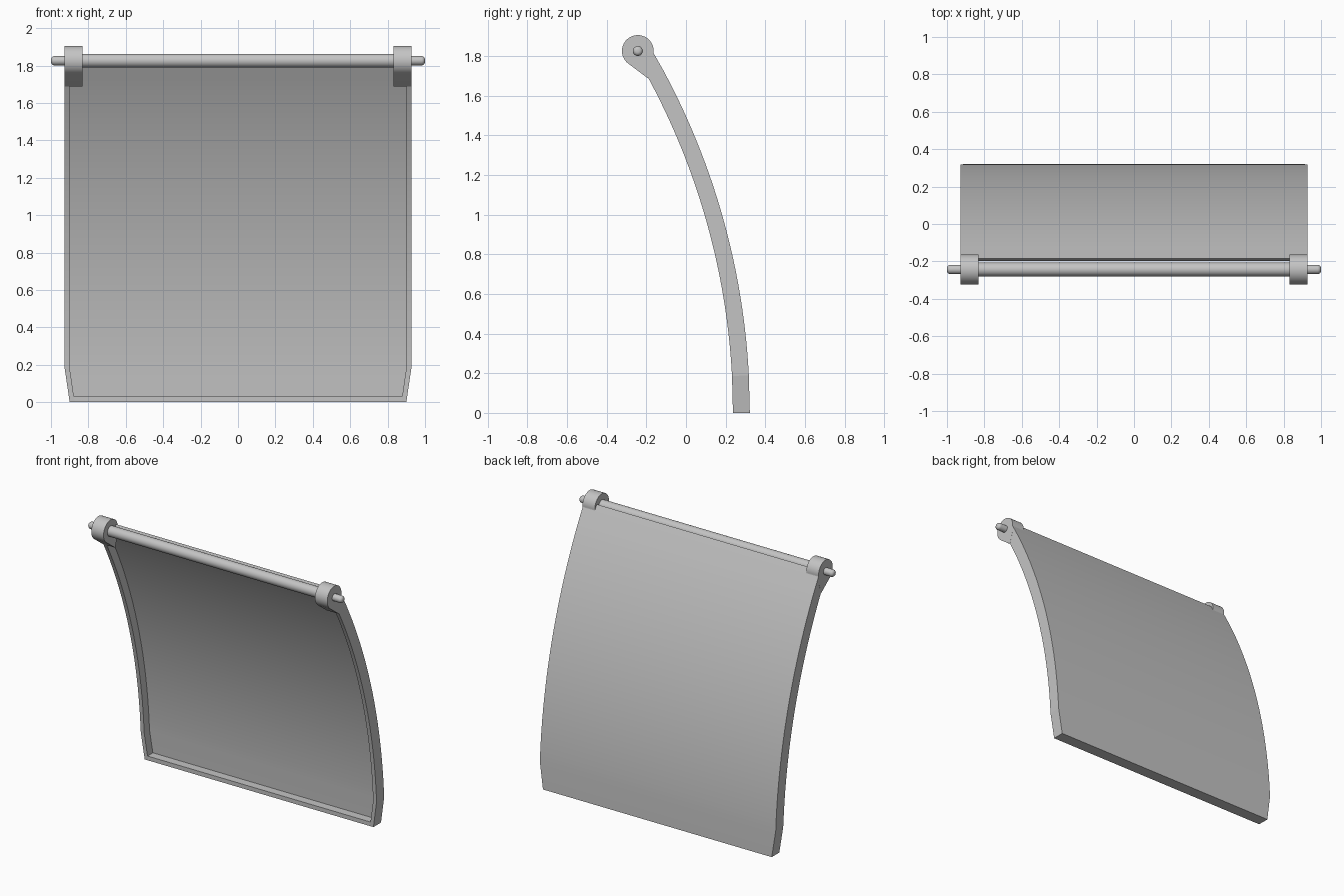
import bpy
import bmesh
import math
from mathutils import Matrix

cube = bpy.data.objects.get("Cube")
if cube:
    bpy.data.objects.remove(cube, do_unlink=True)

grey = bpy.data.materials.new("plain_grey")
grey.use_nodes = True
COLOUR = (0.55, 0.55, 0.55, 1)
grey.diffuse_color = COLOUR
grey.node_tree.nodes["Principled BSDF"].inputs["Base Color"].default_value = COLOUR

# Arc of the visor, measured around an axis along x
AXIS_Y = -3.318
R_OUT, R_SHELL, R_IN = 3.64, 3.615, 3.555
END_ANGLE = {R_OUT: 0.534, R_SHELL: 0.529, R_IN: 0.506}
RIM = 0.027
HINGE_Y, HINGE_Z, HINGE_R = -0.243, 1.826, 0.08


def finish(name, bm, angle=30):
    bmesh.ops.recalc_face_normals(bm, faces=bm.faces)
    mesh = bpy.data.meshes.new(name)
    bm.to_mesh(mesh)
    bm.free()
    mesh.materials.append(grey)
    obj = bpy.data.objects.new(name, mesh)
    bpy.context.collection.objects.link(obj)
    bpy.ops.object.select_all(action="DESELECT")
    obj.select_set(True)
    bpy.context.view_layer.objects.active = obj
    bpy.ops.object.shade_smooth_by_angle(angle=math.radians(angle))
    return obj


def half_width(z):
    return 0.9 + 0.028 * min(z / 0.19, 1)


def arc_point(side, inset, radius, angle):
    z = radius * math.sin(angle)
    return (side * (half_width(z) - inset), AXIS_Y + radius * math.cos(angle), z)


def sweep(name, section, stations, caps):
    """Sweep a (side, inset, radius) section along the arc; None is the trimmed end."""
    bm = bmesh.new()
    rings = [[bm.verts.new(arc_point(s, i, r, END_ANGLE[r] if a is None else a))
              for s, i, r in section] for a in stations]
    n = len(section)
    for low, high in zip(rings, rings[1:]):
        for k in range(n):
            bm.faces.new((low[k], low[(k + 1) % n], high[(k + 1) % n], high[k]))
    for ring in (rings[0], rings[-1]):
        for cap in caps:
            bm.faces.new([ring[k] for k in cap])
    return finish(name, bm, 6)


# Curved panel with a thin shell and raised side rims
kink = math.asin(0.19 / R_OUT)
stations = [0, kink] + [kink + (0.495 - kink) * k / 28 for k in range(1, 29)] + [None]
section = [(1, 0, R_OUT), (-1, 0, R_OUT), (-1, 0, R_IN), (-1, RIM, R_IN),
           (-1, RIM, R_SHELL), (1, RIM, R_SHELL), (1, RIM, R_IN), (1, 0, R_IN)]
sweep("curved_panel", section, stations, [(0, 1, 4, 5), (1, 2, 3, 4), (0, 5, 6, 7)])

# Lip across the bottom of the recess
lip = [(1, RIM, R_SHELL), (-1, RIM, R_SHELL), (-1, RIM, R_IN), (1, RIM, R_IN)]
sweep("bottom_lip", lip, [0, 0.03 / R_IN], [(0, 1, 2, 3)])


def hinge_bracket(name, side):
    # Round eye with a foot that meets the top of the panel
    start, stop = math.radians(-8), math.radians(231)
    profile = [(HINGE_Y + HINGE_R * math.cos(t), HINGE_Z + HINGE_R * math.sin(t))
               for t in (start + (stop - start) * k / 36 for k in range(37))]
    profile += [(-0.192, 1.688), (-0.156, 1.798)]
    bm = bmesh.new()
    face = bm.faces.new([bm.verts.new((side * 0.832, y, z)) for y, z in profile])
    out = bmesh.ops.extrude_face_region(bm, geom=[face])
    verts = [v for v in out["geom"] if isinstance(v, bmesh.types.BMVert)]
    bmesh.ops.translate(bm, vec=(side * 0.0965, 0, 0), verts=verts)
    finish(name, bm)


def rod(name, radius, x0, x1, round_end=0):
    bm = bmesh.new()
    place = Matrix.Translation(((x0 + x1) / 2, HINGE_Y, HINGE_Z)) @ Matrix.Rotation(math.pi / 2, 4, "Y")
    bmesh.ops.create_cone(bm, cap_ends=True, segments=32, radius1=radius, radius2=radius,
                          depth=abs(x1 - x0), matrix=place)
    if round_end:
        tip = [e for e in bm.edges if all(abs(v.co.x - x1) < 1e-4 for v in e.verts)]
        bmesh.ops.bevel(bm, geom=tip, offset=round_end, segments=5, profile=0.5, affect="EDGES")
    finish(name, bm)


# Hinge rod, brackets and end pins
rod("hinge_rod", 0.037, -0.84, 0.84)
for label, side in (("left", 1), ("right", -1)):
    hinge_bracket(label + "_hinge_bracket", side)
    rod(label + "_hinge_pin", 0.025, side * 0.9, side, 0.019)
